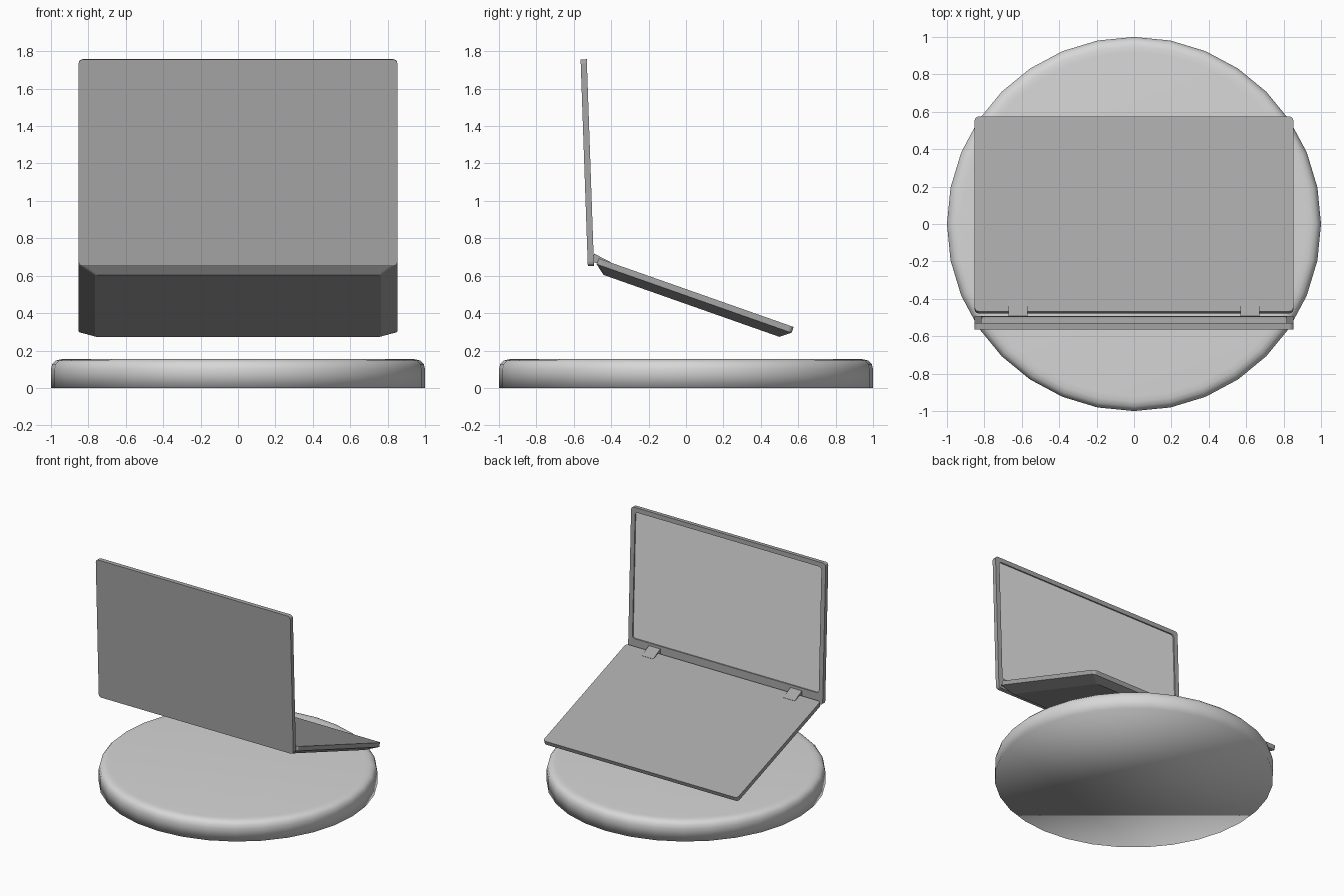
import bpy, bmesh, math
from mathutils import Vector

cube = bpy.data.objects.get("Cube")
if cube:
    bpy.data.objects.remove(cube, do_unlink=True)


def material(name, value):
    m = bpy.data.materials.new(name)
    m.use_nodes = True
    color = (value, value, value, 1)
    m.diffuse_color = color
    m.node_tree.nodes["Principled BSDF"].inputs["Base Color"].default_value = color
    return m


body_grey = material("body grey", 0.38)
stand_grey = material("light stand grey", 0.68)
screen_grey = material("pale screen grey", 0.78)


def rounded_rect(half_x, low, high, radius, steps=3):
    """Corner-rounded outline, counter-clockwise, as (x, v) pairs."""
    corners = [(half_x, high), (-half_x, high), (-half_x, low), (half_x, low)]
    points = []
    for i, (cx, cv) in enumerate(corners):
        cx -= math.copysign(radius, cx)
        cv += radius if cv == low else -radius
        for s in range(steps + 1):
            a = (i + s / steps) * math.pi / 2
            points.append((cx + radius * math.cos(a), cv + radius * math.sin(a)))
    return points


def loft(name, rings, place, materials, cap_material=0):
    """Join matching rings of points with walls and close both ends."""
    bm = bmesh.new()
    loops = [[bm.verts.new(place(*p)) for p in ring] for ring in rings]
    for a, b in zip(loops, loops[1:]):
        for i in range(len(a)):
            j = (i + 1) % len(a)
            bm.faces.new((a[i], a[j], b[j], b[i]))
    bm.faces.new(loops[0])
    bm.faces.new(loops[-1]).material_index = cap_material
    bmesh.ops.recalc_face_normals(bm, faces=bm.faces)
    mesh = bpy.data.meshes.new(name)
    bm.to_mesh(mesh)
    bm.free()
    for m in materials:
        mesh.materials.append(m)
    obj = bpy.data.objects.new(name, mesh)
    bpy.context.collection.objects.link(obj)
    return obj


def plane_frame(origin, along, normal):
    """Map (x, v, n) to the world, v along the panel and n off its face."""
    o, a, n = Vector(origin), Vector(along), Vector(normal)
    return lambda x, v, h: o + Vector((x, 0, 0)) + a * v + n * h


def panel_ring(half_x, low, high, radius, height):
    return [(x, v, height) for x, v in rounded_rect(half_x, low, high, radius)]


WIDTH, LENGTH, THICK = 0.852, 1.105, 0.033

# Round stand with a soft upper rim
SIDES = 32
profile = [(1, 0), (1, 0.1), (0.993, 0.128), (0.975, 0.146), (0.95, 0.153), (0.92, 0.155)]
rings = [[(r * math.sin(k * math.tau / SIDES), r * math.cos(k * math.tau / SIDES), z)
          for k in range(SIDES)] for r, z in profile]
stand = loft("round_stand", rings, lambda x, y, z: Vector((x, y, z)), [stand_grey])
stand.data.shade_smooth()

# Upright lid with a recessed screen
t = math.radians(2)
lid_place = plane_frame((0, -0.525, 0.652), (0, -math.sin(t), math.cos(t)),
                        (0, math.cos(t), math.sin(t)))
screen = (WIDTH - 0.036, 0.085, LENGTH - 0.036, 0.02)
loft("screen_lid", [
    panel_ring(WIDTH, 0, LENGTH, 0.022, 0),
    panel_ring(WIDTH, 0, LENGTH, 0.022, THICK),
    panel_ring(*screen, THICK),
    panel_ring(*screen, THICK - 0.01),
], lid_place, [body_grey, screen_grey], cap_material=1)

# Sloping deck with a chamfered underside
t = math.radians(19.4)
deck_place = plane_frame((0, -0.467, 0.693), (0, math.cos(t), -math.sin(t)),
                         (0, math.sin(t), math.cos(t)))
loft("keyboard_deck", [
    panel_ring(WIDTH - 0.087, 0.054, LENGTH - 0.054, 0.012, -0.075),
    panel_ring(WIDTH, 0, LENGTH, 0.022, -THICK),
    panel_ring(WIDTH, 0, LENGTH, 0.022, 0),
], deck_place, [body_grey])

# Hinge tabs rising from the deck towards the lid
tab = [(-0.032, 0.016), (0.066, 0.002), (0.066, -0.02), (-0.024, -0.03)]
for side, x in (("right", -0.62), ("left", 0.62)):
    loft(side + "_hinge_tab",
         [[(x + dx, v, h) for v, h in tab] for dx in (-0.05, 0.05)],
         deck_place, [body_grey])
